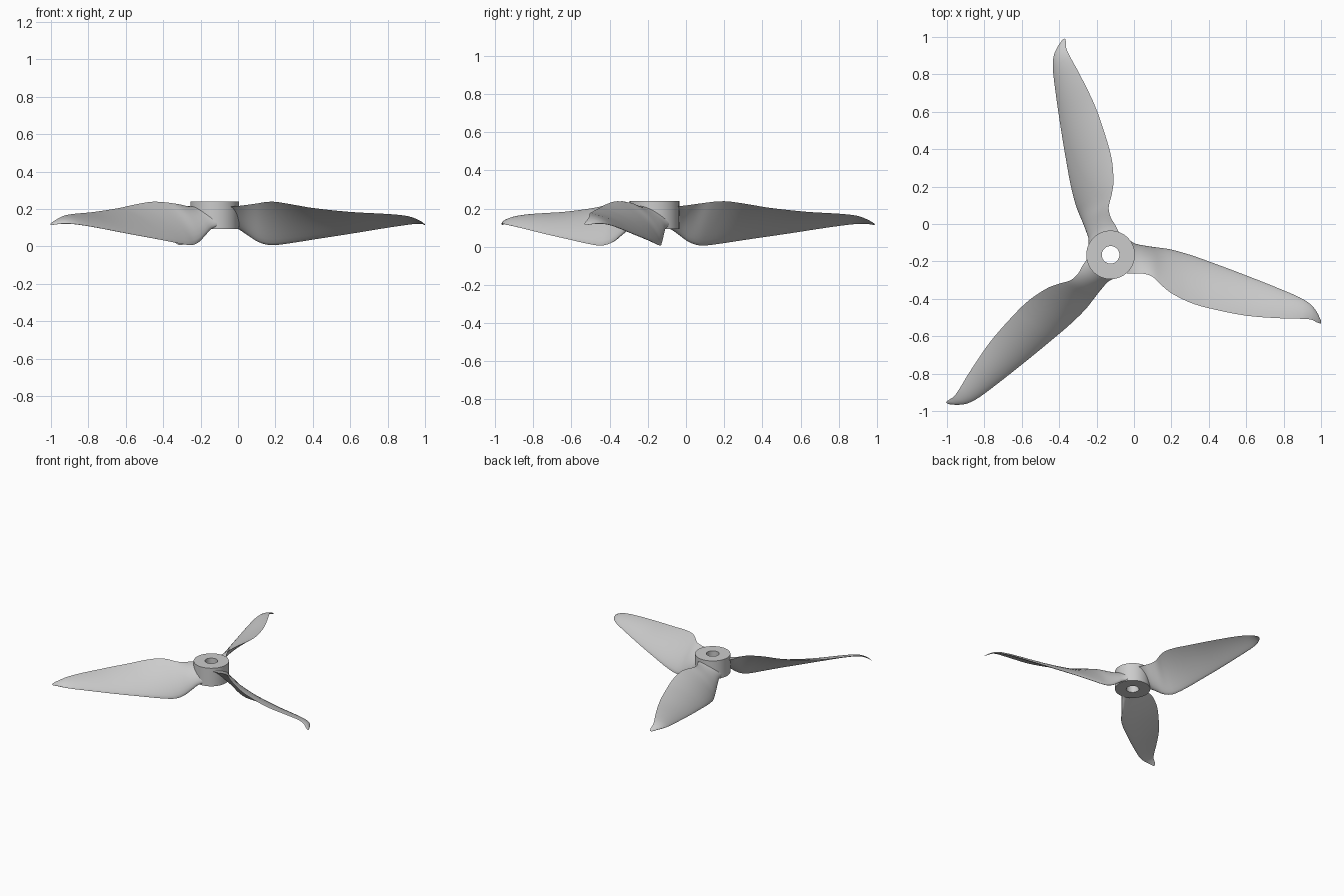
import bpy, bmesh, math
from mathutils import Matrix, Vector

if "Cube" in bpy.data.objects:
    bpy.data.objects.remove(bpy.data.objects["Cube"], do_unlink=True)

HUB = Vector((-0.125, -0.165, 0))

grey = bpy.data.materials.new("light grey plastic")
grey.use_nodes = True
colour = (0.6, 0.6, 0.6, 1)
grey.diffuse_color = colour
grey.node_tree.nodes["Principled BSDF"].inputs["Base Color"].default_value = colour


def finish(bm, name, angle):
    """Turn a bmesh into a smooth-shaded object with the plastic material."""
    bmesh.ops.recalc_face_normals(bm, faces=bm.faces)
    mesh = bpy.data.meshes.new(name)
    bm.to_mesh(mesh)
    bm.free()
    mesh.materials.append(grey)
    obj = bpy.data.objects.new(name, mesh)
    bpy.context.collection.objects.link(obj)
    bpy.ops.object.select_all(action='DESELECT')
    obj.select_set(True)
    bpy.context.view_layer.objects.active = obj
    bpy.ops.object.shade_smooth_by_angle(angle=math.radians(angle))
    return obj


def bridge(bm, rings, closed=False):
    """Join equal rings of vertices with quads."""
    pairs = list(zip(rings, rings[1:]))
    if closed:
        pairs.append((rings[-1], rings[0]))
    for a, b in pairs:
        for i in range(len(a)):
            j = (i + 1) % len(a)
            bm.faces.new((a[i], a[j], b[j], b[i]))


def spline(rows, steps):
    """Smooth curve through rows of numbers (Catmull-Rom)."""
    result = []
    last = len(rows) - 1
    for i in range(last):
        p0, p1, p2, p3 = (Vector(rows[min(max(i + k, 0), last)]) for k in (-1, 0, 1, 2))
        for s in range(steps):
            t = s / steps
            m1 = (p2 - p0) * ((p2[0] - p1[0]) / (p2[0] - p0[0]))
            m2 = (p3 - p1) * ((p2[0] - p1[0]) / (p3[0] - p1[0]))
            result.append(p1 * (2*t**3 - 3*t**2 + 1) + m1 * (t**3 - 2*t**2 + t)
                          + p2 * (3*t**2 - 2*t**3) + m2 * (t**3 - t**2))
    result.append(Vector(rows[last]))
    return result


# Hub: a collar with a round bore
bm = bmesh.new()
rings = []
for radius, z in ((0.047, 0.093), (0.13, 0.093), (0.13, 0.24), (0.047, 0.24)):
    ring = []
    for i in range(64):
        a = math.tau * i / 64
        ring.append(bm.verts.new(HUB + Vector((radius * math.cos(a), radius * math.sin(a), z))))
    rings.append(ring)
bridge(bm, rings, closed=True)
finish(bm, "hub", 35)

# Blade stations: x, low edge y and z, high edge y and z, thickness
STATIONS = [
    (-0.055, -0.06, 0.125, -0.262, 0.212, 0.06),
    (0.0, -0.105, 0.098, -0.266, 0.216, 0.055),
    (0.05, -0.118, 0.062, -0.266, 0.222, 0.045),
    (0.1, -0.125, 0.028, -0.283, 0.229, 0.036),
    (0.15, -0.13, 0.01, -0.33, 0.237, 0.03),
    (0.2, -0.137, 0.007, -0.37, 0.238, 0.027),
    (0.3, -0.165, 0.02, -0.42, 0.222, 0.025),
    (0.4, -0.2, 0.036, -0.45, 0.205, 0.023),
    (0.6, -0.275, 0.067, -0.49, 0.184, 0.019),
    (0.8, -0.355, 0.1, -0.505, 0.173, 0.015),
    (0.9, -0.4, 0.115, -0.507, 0.163, 0.013),
    (0.95, -0.435, 0.121, -0.512, 0.148, 0.011),
    (0.98, -0.475, 0.121, -0.527, 0.131, 0.008),
    (0.999, -0.515, 0.115, -0.533, 0.117, 0.003),
]
HALF = 12
CAMBER = 0.06


def section(bm, row):
    """Cambered section with a round low edge and a thin high edge."""
    x, yl, zl, yh, zh, thick = row
    low, high = Vector((x, yl, zl)), Vector((x, yh, zh))
    chord = high - low
    normal = Vector((0, chord.z, -chord.y)).normalized()
    points = []
    for k in range(2 * HALF):
        u = (1 - math.cos(math.pi * k / HALF)) / 2
        side = 1 if k <= HALF else -1
        lift = 4 * CAMBER * chord.length * u * (1 - u)
        half = 1.3 * thick * math.sqrt(u) * (1 - u)
        points.append(bm.verts.new(low + chord * u + normal * (lift + side * half) - HUB))
    return points


# Three equal blades around the hub
for n in range(3):
    bm = bmesh.new()
    rings = [section(bm, row) for row in spline(STATIONS, 5)]
    bridge(bm, rings)
    bm.faces.new(rings[0])
    bm.faces.new(rings[-1])
    turn = Matrix.Translation(HUB) @ Matrix.Rotation(math.tau * n / 3, 4, 'Z')
    bmesh.ops.transform(bm, matrix=turn, verts=bm.verts)
    finish(bm, "blade_%d" % (n + 1), 60)
